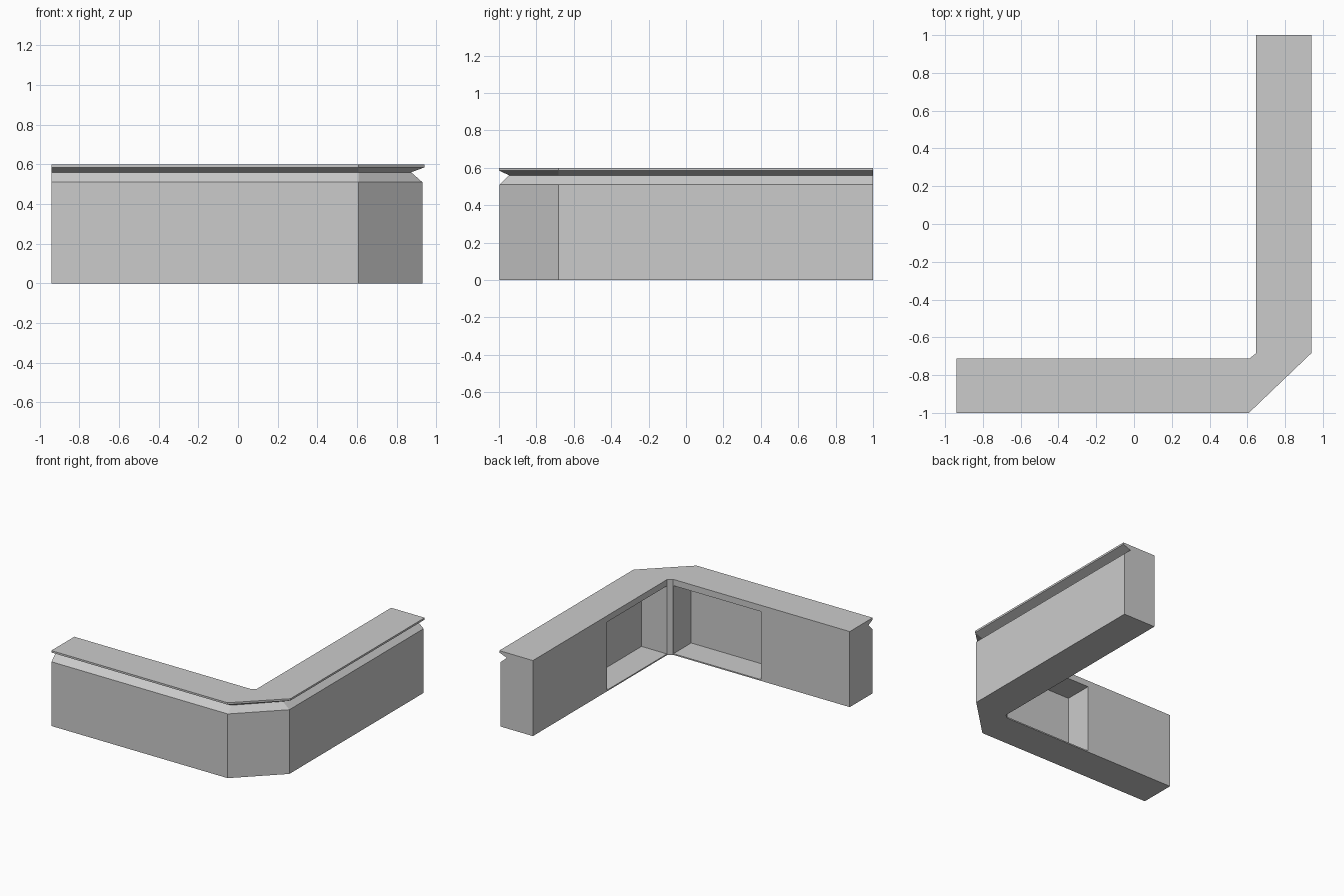
import bpy, bmesh

if "Cube" in bpy.data.objects:
    bpy.data.objects.remove(bpy.data.objects["Cube"])

# Outer edge of the cross-section at each height: (z, x of right side, y of front side)
LEVELS = [(0.0, 0.93, -0.997), (0.51, 0.93, -0.997), (0.56, 0.873, -0.946),
          (0.585, 0.94, -1.0), (0.60, 0.94, -1.0)]
LEFT, BACK = -0.94, 1.0


def plan(x_out, y_out):
    """L-shaped plan with a chamfered outer and inner corner."""
    return [(LEFT, y_out), (0.608, y_out), (x_out, -0.683), (x_out, BACK),
            (0.645, BACK), (0.645, -0.685), (0.612, -0.712), (LEFT, -0.712)]


def add_mesh(name, bm):
    bmesh.ops.recalc_face_normals(bm, faces=bm.faces)
    mesh = bpy.data.meshes.new(name)
    bm.to_mesh(mesh)
    bm.free()
    obj = bpy.data.objects.new(name, mesh)
    bpy.context.collection.objects.link(obj)
    return obj


def box(name, lo, hi):
    bm = bmesh.new()
    bmesh.ops.create_cube(bm, size=1)
    for v in bm.verts:
        v.co = [lo[i] if v.co[i] < 0 else hi[i] for i in range(3)]
    return add_mesh(name, bm)


# Counter: body, groove and overhanging top edge lofted through the levels
bm = bmesh.new()
rings = [[bm.verts.new((x, y, z)) for x, y in plan(xo, yo)] for z, xo, yo in LEVELS]
for a, b in zip(rings, rings[1:]):
    for i in range(8):
        j = (i + 1) % 8
        bm.faces.new((a[i], a[j], b[j], b[i]))
bm.faces.new(rings[0][::-1])
bm.faces.new(rings[-1])
# End walls are one flat face each
end_edges = [e for e in bm.edges if abs(e.verts[0].co.z - e.verts[1].co.z) < 1e-6
             and len(e.link_faces) == 2
             and (all(abs(v.co.x - LEFT) < 1e-6 for v in e.verts)
                  or all(abs(v.co.y - BACK) < 1e-6 for v in e.verts))
             and 0.001 < e.verts[0].co.z < 0.599]
bmesh.ops.dissolve_edges(bm, edges=end_edges, use_verts=False)
counter = add_mesh("corner_counter", bm)

# Storage niches open to the inner side, one in each arm next to the corner
cutters = [box("front_niche_cutter", (-0.16, -0.935, 0.01), (0.609, -0.6, 0.55)),
           box("side_niche_cutter", (0.55, -0.682, 0.01), (0.868, 0.07, 0.55))]
bpy.context.view_layer.objects.active = counter
for cutter in cutters:
    cutter.hide_render = True
    mod = counter.modifiers.new(cutter.name, 'BOOLEAN')
    mod.operation = 'DIFFERENCE'
    mod.solver = 'EXACT'
    mod.object = cutter
    bpy.ops.object.modifier_apply(modifier=mod.name)
    bpy.data.objects.remove(cutter)
